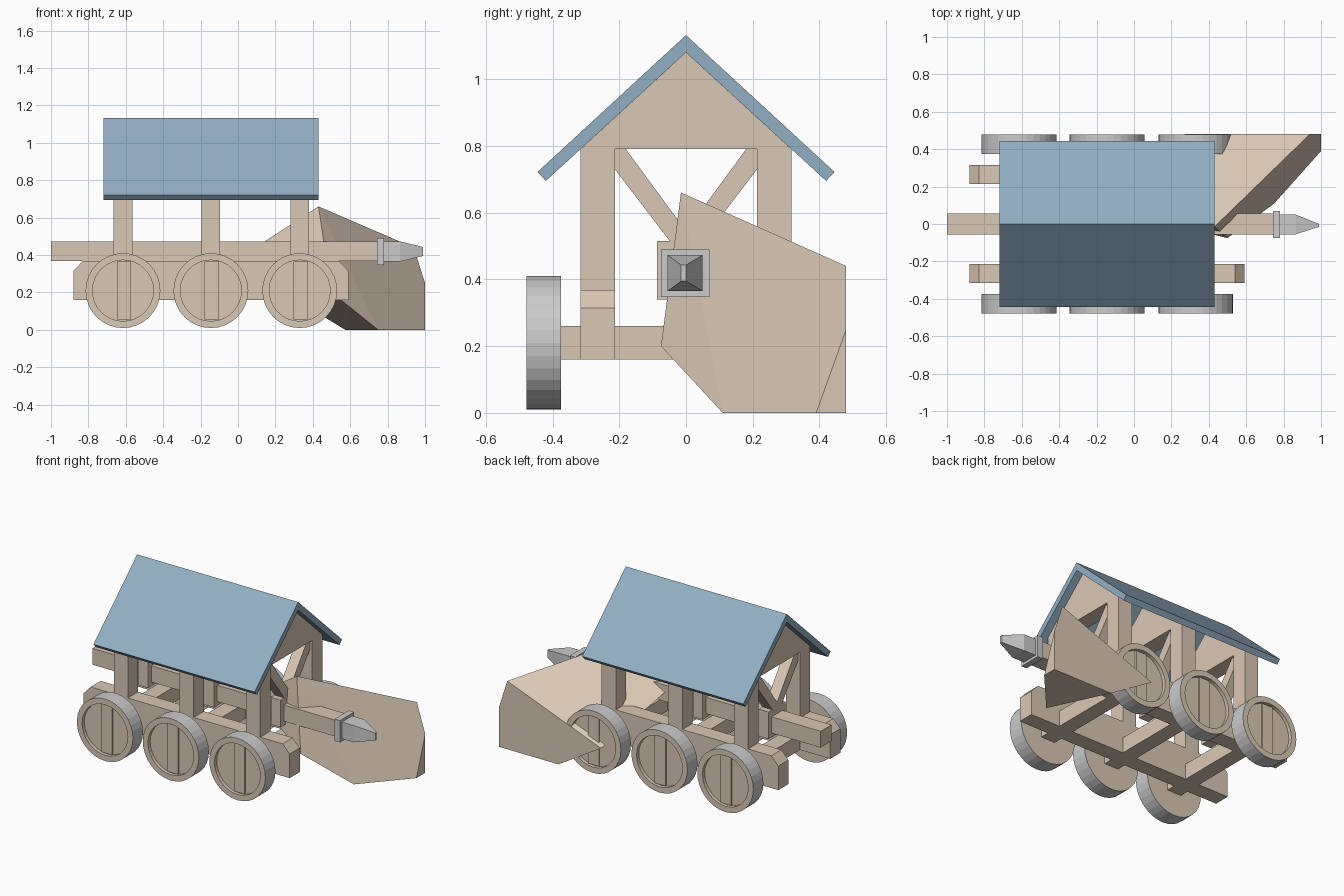
import bpy, bmesh
from math import cos, sin, pi
from mathutils import Vector

if "Cube" in bpy.data.objects:
    bpy.data.objects.remove(bpy.data.objects["Cube"])


def material(name, rgb):
    m = bpy.data.materials.new(name)
    m.diffuse_color = (*rgb, 1)
    m.use_nodes = True
    m.node_tree.nodes["Principled BSDF"].inputs["Base Color"].default_value = m.diffuse_color
    return m


WOOD = material("wood", (0.70, 0.58, 0.46))
BLUE = material("roof_blue", (0.29, 0.43, 0.55))
METAL = material("metal", (0.78, 0.78, 0.76))
FRAMES = (-0.615, -0.145, 0.33)


def finish(bm, name, *mats):
    bmesh.ops.recalc_face_normals(bm, faces=bm.faces)
    me = bpy.data.meshes.new(name)
    bm.to_mesh(me)
    bm.free()
    for m in mats:
        me.materials.append(m)
    ob = bpy.data.objects.new(name, me)
    bpy.context.collection.objects.link(ob)
    return ob


def prism(name, pts, lo, hi, axis, mat):
    """Extrude a profile: (y, z) along x or (x, z) along y."""
    place = (lambda p, t: (t, *p)) if axis == "x" else (lambda p, t: (p[0], t, p[1]))
    bm = bmesh.new()
    a = [bm.verts.new(place(p, lo)) for p in pts]
    b = [bm.verts.new(place(p, hi)) for p in pts]
    bm.faces.new(a)
    bm.faces.new(b[::-1])
    n = len(pts)
    for i in range(n):
        j = (i + 1) % n
        bm.faces.new((a[i], a[j], b[j], b[i]))
    return finish(bm, name, mat)


def box(name, x, y, z, mat):
    return prism(name, [(y[0], z[0]), (y[1], z[0]), (y[1], z[1]), (y[0], z[1])], *x, "x", mat)


def hull(name, pts, mat):
    bm = bmesh.new()
    for p in pts:
        bm.verts.new(p)
    bmesh.ops.convex_hull(bm, input=bm.verts)
    bmesh.ops.dissolve_limit(bm, angle_limit=0.03, verts=bm.verts, edges=bm.edges)
    return finish(bm, name, mat)


def wheel(name, x, side, n=32):
    # Turned section (radius, y): flat inside, iron tread, wooden rim, sunk disc
    rings = [(0.2, 0.375), (0.2, 0.478), (0.163, 0.478), (0.163, 0.455)]
    bm = bmesh.new()
    loops = [[bm.verts.new((x + r * cos(2 * pi * i / n), side * y, 0.21 + r * sin(2 * pi * i / n)))
              for i in range(n)] for r, y in rings]
    bm.faces.new(loops[0])
    bm.faces.new(loops[-1])
    for k in range(3):
        for i in range(n):
            j = (i + 1) % n
            f = bm.faces.new((loops[k][i], loops[k][j], loops[k + 1][j], loops[k + 1][i]))
            f.material_index = int(k == 0)
    finish(bm, name, WOOD, METAL)
    # Raised middle plank
    ys = sorted((side * 0.45, side * 0.465))
    box(name + "_plank", (x - 0.033, x + 0.043), ys, (0.055, 0.365), WOOD)


# Gabled roof
prism("roof", [(0, 1.132), (0.445, 0.722), (0.42, 0.695), (0, 1.08), (-0.42, 0.695), (-0.445, 0.722)],
      -0.72, 0.43, "x", BLUE)

# Chassis rails with chamfered ends
for s, label in ((-1, "front"), (1, "back")):
    y0, y1 = sorted((s * 0.213, s * 0.316))
    prism(f"{label}_rail", [(-0.88, 0.16), (0.59, 0.16), (0.59, 0.315), (0.54, 0.368),
                            (-0.83, 0.368), (-0.88, 0.315)], y0, y1, "y", WOOD)

for i, x in enumerate(FRAMES, 1):
    span = (x - 0.05, x + 0.05)
    # Axle, gable panel and ram cradle
    box(f"axle_{i}", span, (-0.38, 0.38), (0.16, 0.26), WOOD)
    prism(f"gable_{i}", [(-0.316, 0.79), (0.316, 0.79), (0, 1.08)], *span, "x", WOOD)
    box(f"ram_cradle_{i}", (x - 0.035, x + 0.035), (-0.087, 0.087), (0.34, 0.515), WOOD)
    for s, label in ((-1, "front"), (1, "back")):
        # Post, hanging brace and wheel on each side
        box(f"{label}_post_{i}", span, sorted((s * 0.213, s * 0.316)), (0.36, 0.79), WOOD)
        prism(f"{label}_brace_{i}", [(s * 0.213, 0.79), (s * 0.213, 0.73), (s * 0.045, 0.51),
                                     (s * -0.0, 0.51), (s * 0.0, 0.545), (s * 0.18, 0.79)],
              x - 0.035, x + 0.035, "x", WOOD)
        wheel(f"{label}_wheel_{i}", x, s)

# Ram beam, iron collar and pointed head
box("ram_beam", (-1.0, 0.75), (-0.055, 0.055), (0.367, 0.472), WOOD)
box("ram_collar", (0.742, 0.78), (-0.075, 0.07), (0.348, 0.49), METAL)
hull("ram_head", [(x, y, z) for x in (0.78, 0.865) for y in (-0.055, 0.05) for z in (0.365, 0.473)]
     + [(0.99, y, z) for y in (-0.015, 0.0) for z in (0.395, 0.443)], METAL)

# Angular slab leaning at the front end
hull("leaning_slab", [(0.43, -0.015, 0.66), (0.94, 0.48, 0.44), (1, 0.48, 0.25), (1, 0.39, 0),
                      (1, 0.48, 0), (0.75, 0.11, 0), (0.5, -0.075, 0.2), (0.574, 0.48, 0),
                      (0.27, 0.48, 0.185), (0.10, 0.02, 0.445)], WOOD)
